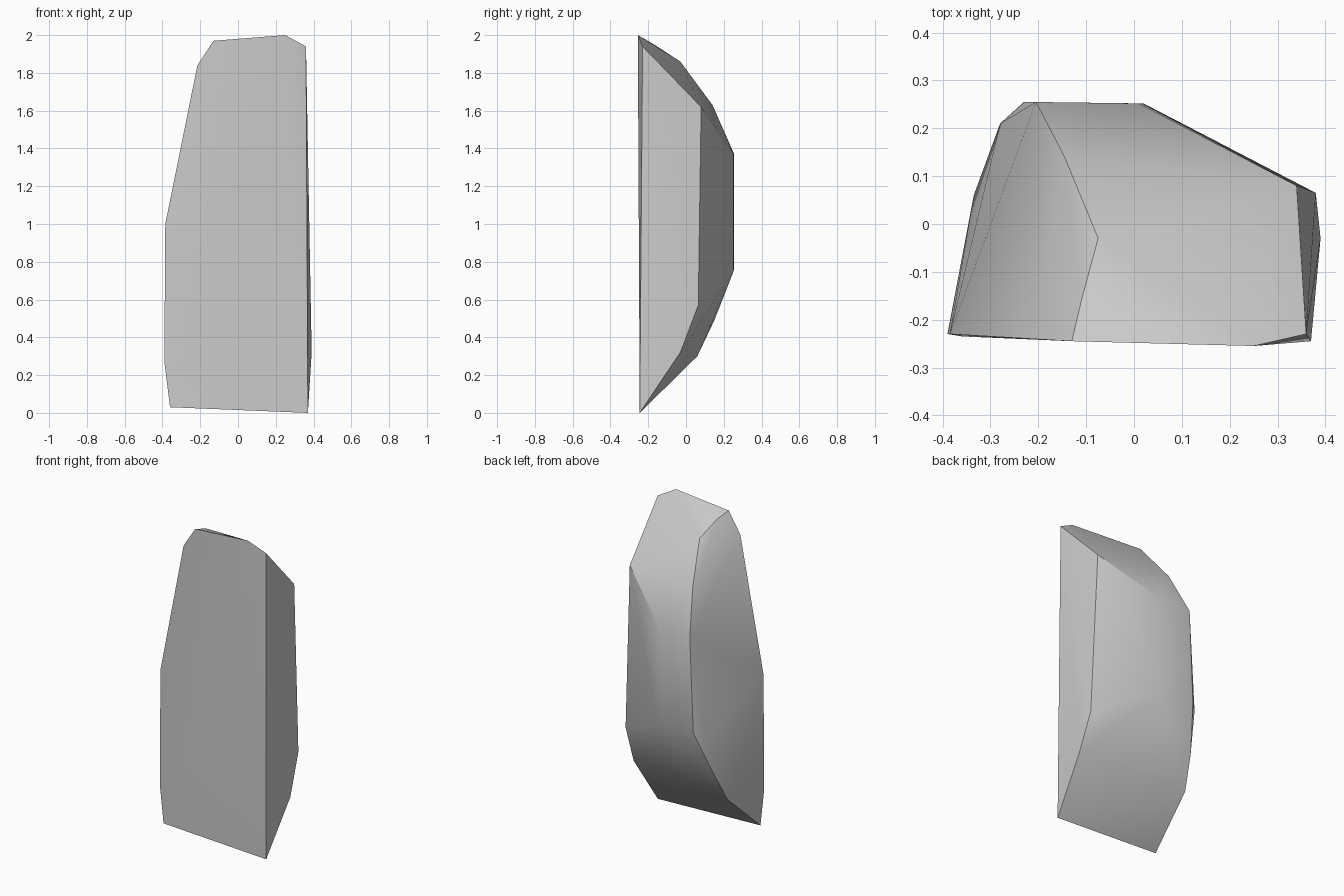
import bpy
import bmesh
import math
from mathutils import Vector

cube = bpy.data.objects.get("Cube")
if cube:
    bpy.data.objects.remove(cube, do_unlink=True)

# Flat front outline of the slab
front = [(-.36, -.235, .03), (-.39, -.23, .27), (-.385, -.23, 1.0),
         (-.215, -.24, 1.84), (-.13, -.245, 1.97), (.25, -.255, 2.0),
         (.36, -.23, 1.94), (.37, -.245, 0)]

# Crease that runs up the rounded back along the slanted side
slanted_ridge = [(-.335, .06, .3), (-.3, .15, .49), (-.28, .21, .75),
                 (-.23, .255, .77), (-.205, .255, 1.37),
                 (-.145, .14, 1.63), (-.075, -.03, 1.86), (-.11, -.16, 1.945)]

# Crease that runs up the straight side
straight_ridge = [(.39, -.03, .32), (.38, .065, .57), (.34, .08, 1.62)]

# Flat patch at the middle of the back
back_patch = [(.02, .252, .75), (.01, .252, 1.37)]

# Wrap the outlines in one convex stone
bm = bmesh.new()
for p in front + slanted_ridge + straight_ridge + back_patch:
    bm.verts.new(Vector(p))
hull = bmesh.ops.convex_hull(bm, input=bm.verts[:])
loose = [v for v in bm.verts if not v.link_faces]
bmesh.ops.delete(bm, geom=loose, context="VERTS")
bmesh.ops.recalc_face_normals(bm, faces=bm.faces[:])
mesh = bpy.data.meshes.new("stone_slab")
bm.to_mesh(mesh)
bm.free()

# Plain grey stone
grey = bpy.data.materials.new("stone_grey")
grey.use_nodes = True
colour = (.6, .6, .6, 1)
grey.diffuse_color = colour
grey.node_tree.nodes["Principled BSDF"].inputs["Base Color"].default_value = colour
mesh.materials.append(grey)

stone = bpy.data.objects.new("stone_slab", mesh)
bpy.context.collection.objects.link(stone)

# Soft back with crisp creases
bpy.ops.object.select_all(action="DESELECT")
stone.select_set(True)
bpy.context.view_layer.objects.active = stone
bpy.ops.object.shade_smooth_by_angle(angle=math.radians(32))
